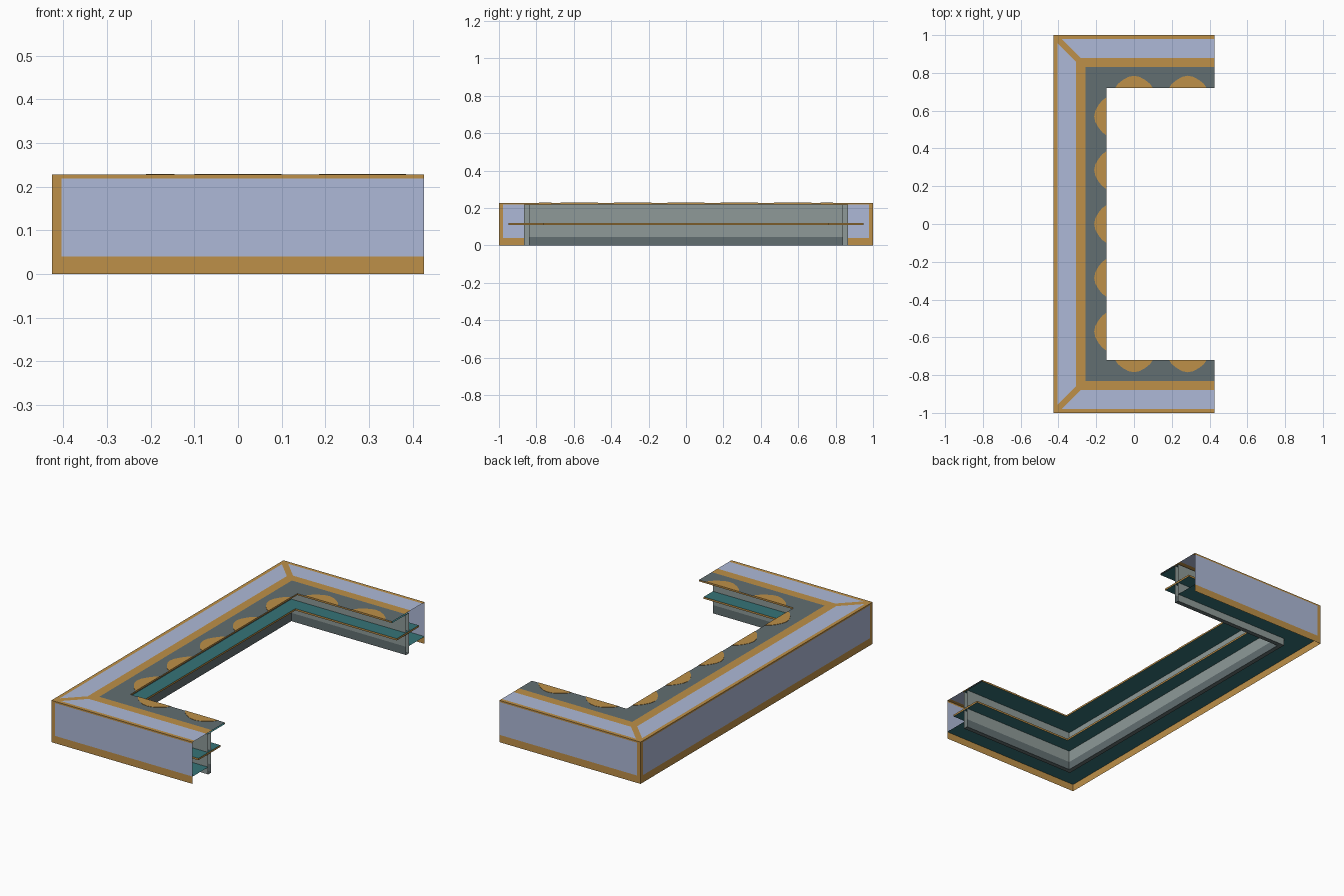
import bpy, bmesh

if "Cube" in bpy.data.objects:
    bpy.data.objects.remove(bpy.data.objects["Cube"])

HX, HY, TOP = 0.426, 1.0, 0.228


def material(name, rgb):
    m = bpy.data.materials.new(name)
    lin = [((c / 255 + 0.055) / 1.055) ** 2.4 for c in rgb]
    m.diffuse_color = (*lin, 1)
    m.use_nodes = True
    m.node_tree.nodes["Principled BSDF"].inputs["Base Color"].default_value = m.diffuse_color
    return m


MATS = {
    "wood": material("orange wood", (190, 144, 72)),
    "blue": material("pale blue panel", (174, 185, 215)),
    "slate": material("slate counter", (98, 111, 113)),
    "grey": material("light grey wall", (142, 154, 152)),
    "teal": material("teal shelf", (54, 116, 120)),
}
KEYS = list(MATS)


def finish(bm, name):
    bmesh.ops.remove_doubles(bm, verts=bm.verts[:], dist=0.00005)
    me = bpy.data.meshes.new(name)
    bm.to_mesh(me)
    bm.free()
    for m in MATS.values():
        me.materials.append(m)
    ob = bpy.data.objects.new(name, me)
    bpy.context.collection.objects.link(ob)
    return ob


def add_face(bm, pts, key):
    f = bm.faces.new([bm.verts.new(p) for p in pts])
    f.material_index = KEYS.index(key)


def corner(i, d, z):
    """Point i of the C-shaped path, moved inward by d, at height z."""
    return [(HX, -HY + d, z), (-HX + d, -HY + d, z),
            (-HX + d, HY - d, z), (HX, HY - d, z)][i]


def shifted(p, q, s):
    """Point p moved a distance s towards q."""
    length = sum((b - a) ** 2 for a, b in zip(p, q)) ** 0.5
    return tuple(a + (b - a) * s / length for a, b in zip(p, q))


def sweep(name, start, rows, caps=None):
    """Sweep a profile of (inset, height, colour) round the C with mitred corners.
    Blue rows get a wooden margin beside each mitre."""
    bm = bmesh.new()
    prev = start
    for d, z, key in rows:
        for i in range(3):
            a0, b0 = corner(i, *prev), corner(i + 1, *prev)
            a1, b1 = corner(i, d, z), corner(i + 1, d, z)
            if key == "blue":
                if i > 0:
                    c0, c1 = shifted(a0, b0, 0.022), shifted(a1, b1, 0.022)
                    add_face(bm, [a0, a1, c1, c0], "wood")
                    a0, a1 = c0, c1
                if i < 2:
                    c0, c1 = shifted(b0, a0, 0.022), shifted(b1, a1, 0.022)
                    add_face(bm, [c0, c1, b1, b0], "wood")
                    b0, b1 = c0, c1
            add_face(bm, [a0, a1, b1, b0], key)
        prev = (d, z)
    if caps:
        pts = [r[:2] for r in rows]
        add_face(bm, [corner(0, *p) for p in reversed(pts)], caps)
        add_face(bm, [corner(3, *p) for p in pts], caps)
    return finish(bm, name)


# Outer casing with panelled front and overhanging counter top
sweep("counter_casing", (0, 0), [
    (0, 0.04, "wood"), (0, 0.219, "blue"), (0, TOP, "wood"),
    (0.02, TOP, "wood"), (0.12, TOP, "blue"), (0.17, TOP, "wood"),
    (0.28, TOP, "slate"), (0.28, 0.22, "wood"), (0.135, 0.22, "teal")])

# Hollow inner wall with dark kick band
sweep("inner_wall", (0.135, 0), [
    (0.135, 0.22, "grey"), (0.16, 0.22, "grey"), (0.16, 0.045, "grey"),
    (0.16, 0, "slate"), (0.135, 0, "slate")])

# Middle shelf with wooden edges, and the low floor inside the casing
sweep("middle_shelf", (0.05, 0.11), [
    (0.05, 0.12, "wood"), (0.24, 0.12, "teal"),
    (0.24, 0.11, "wood"), (0.05, 0.11, "teal")], caps="wood")
sweep("casing_floor", (0, 0.04), [(0.135, 0.04, "teal")])

# Wooden scallops inlaid along the inner edge of the counter top
BELL = [(-0.1, 0), (-0.085, 0.022), (-0.06, 0.042), (-0.03, 0.059), (0, 0.065),
        (0.03, 0.059), (0.06, 0.042), (0.085, 0.022), (0.1, 0)]
bm = bmesh.new()


def scallop(place):
    z0, z1 = TOP, TOP + 0.0015
    pts = [place(t, h) for t, h in BELL]
    area = sum(p[0] * q[1] - q[0] * p[1] for p, q in zip(pts, pts[1:] + pts[:1]))
    if area < 0:
        pts.reverse()
    add_face(bm, [(x, y, z1) for x, y in pts], "wood")
    for p, q in zip(pts, pts[1:] + pts[:1]):
        add_face(bm, [(*p, z0), (*q, z0), (*q, z1), (*p, z1)], "wood")


for k in range(-2, 3):
    scallop(lambda t, h: (-HX + 0.28 - h, k * 0.285 + t))
for side in (-1, 1):
    for cx in (0, 0.285):
        scallop(lambda t, h: (cx + t, side * (HY - 0.28 + h)))
finish(bm, "counter_scallops")
